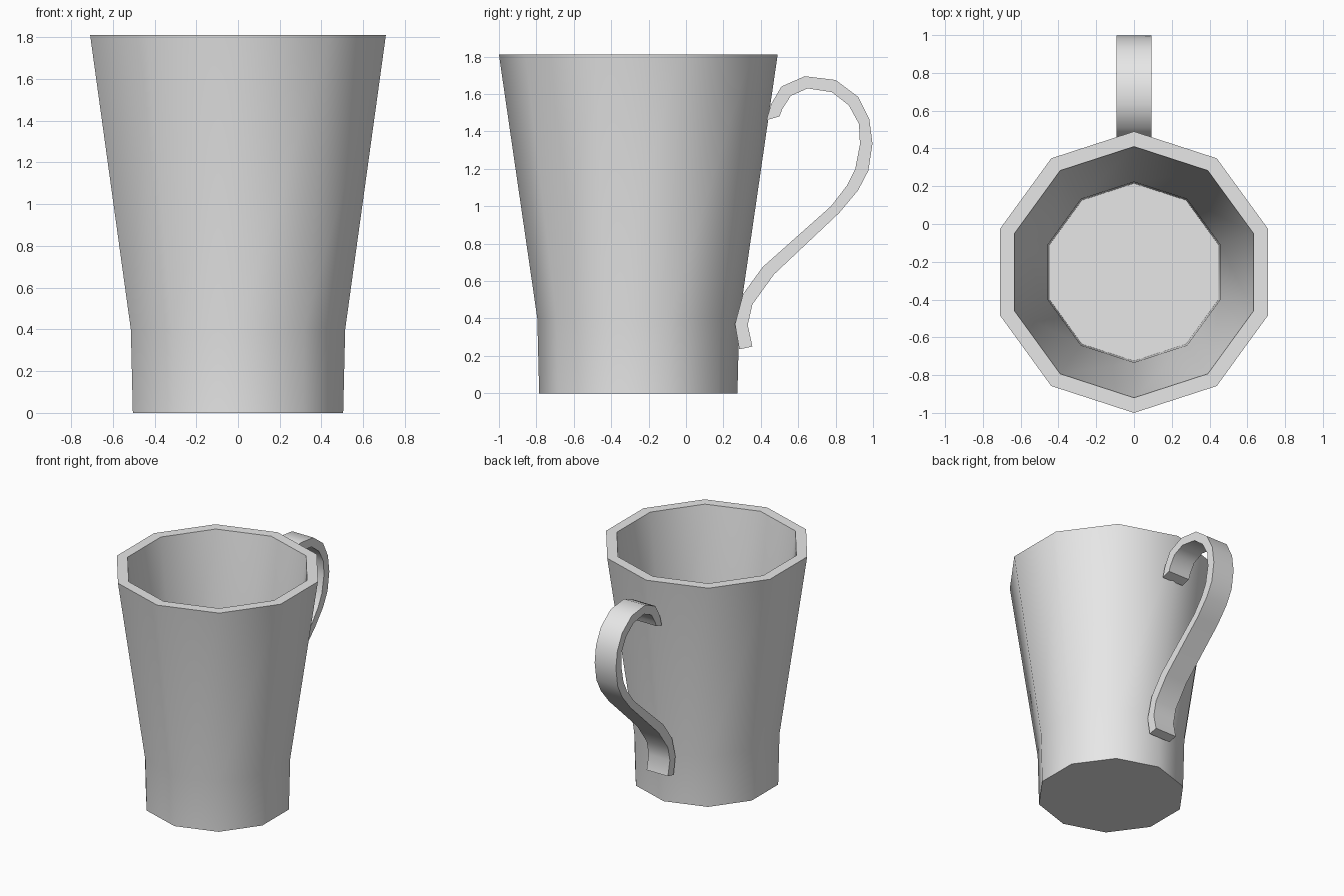
import bpy, bmesh, math

if "Cube" in bpy.data.objects:
    bpy.data.objects.remove(bpy.data.objects["Cube"])

SIDES, CENTER_Y = 10, -0.255

ceramic = bpy.data.materials.new("grey ceramic")
ceramic.diffuse_color = (0.8, 0.8, 0.8, 1)
ceramic.use_nodes = True
ceramic.node_tree.nodes["Principled BSDF"].inputs["Base Color"].default_value = ceramic.diffuse_color


def finish(bm, name):
    bmesh.ops.recalc_face_normals(bm, faces=bm.faces)
    mesh = bpy.data.meshes.new(name)
    bm.to_mesh(mesh)
    bm.free()
    obj = bpy.data.objects.new(name, mesh)
    bpy.context.collection.objects.link(obj)
    mesh.materials.append(ceramic)
    bpy.ops.object.select_all(action='DESELECT')
    obj.select_set(True)
    bpy.context.view_layer.objects.active = obj
    bpy.ops.object.shade_smooth_by_angle(angle=math.radians(45))
    return obj


# Cup: (radius, z) rings from the base, up the outside, over the rim, down to the floor
profile = [(0.53, 0), (0.54, 0.4), (0.745, 1.81),
           (0.665, 1.81), (0.478, 0.41), (0.47, 0.08)]
bm = bmesh.new()
rings = []
for r, z in profile:
    angles = [math.pi / 2 + math.tau * i / SIDES for i in range(SIDES)]
    rings.append([bm.verts.new((r * math.cos(a), CENTER_Y + r * math.sin(a), z)) for a in angles])
for low, high in zip(rings, rings[1:]):
    for i in range(SIDES):
        j = (i + 1) % SIDES
        bm.faces.new((low[i], low[j], high[j], high[i]))
bm.faces.new(rings[0])
bm.faces.new(rings[-1])
finish(bm, "cup")

# Handle: paired outer and inner (y, z) edges of a flat strip, swept across x
outer = [(0.43, 1.46), (0.455, 1.545), (0.51, 1.64), (0.635, 1.695), (0.80, 1.675),
         (0.92, 1.585), (0.98, 1.465), (0.997, 1.335), (0.975, 1.19), (0.92, 1.085),
         (0.82, 0.965), (0.455, 0.635), (0.355, 0.475), (0.33, 0.365), (0.355, 0.25)]
outer[11] = (0.47, 0.635)
inner = [(0.50, 1.48), (0.515, 1.52), (0.56, 1.59), (0.65, 1.63), (0.78, 1.61),
         (0.87, 1.54), (0.925, 1.44), (0.93, 1.33), (0.905, 1.20), (0.86, 1.11),
         (0.775, 1.00), (0.41, 0.675), (0.305, 0.53), (0.262, 0.37), (0.285, 0.235)]
bm = bmesh.new()
W = 0.092
sections = [[bm.verts.new((x, y, z)) for x, (y, z) in
             ((-W, o), (W, o), (W, i), (-W, i))] for o, i in zip(outer, inner)]
for a, b in zip(sections, sections[1:]):
    for k in range(4):
        m = (k + 1) % 4
        bm.faces.new((a[k], a[m], b[m], b[k]))
bm.faces.new(sections[0])
bm.faces.new(sections[-1])
finish(bm, "handle")
